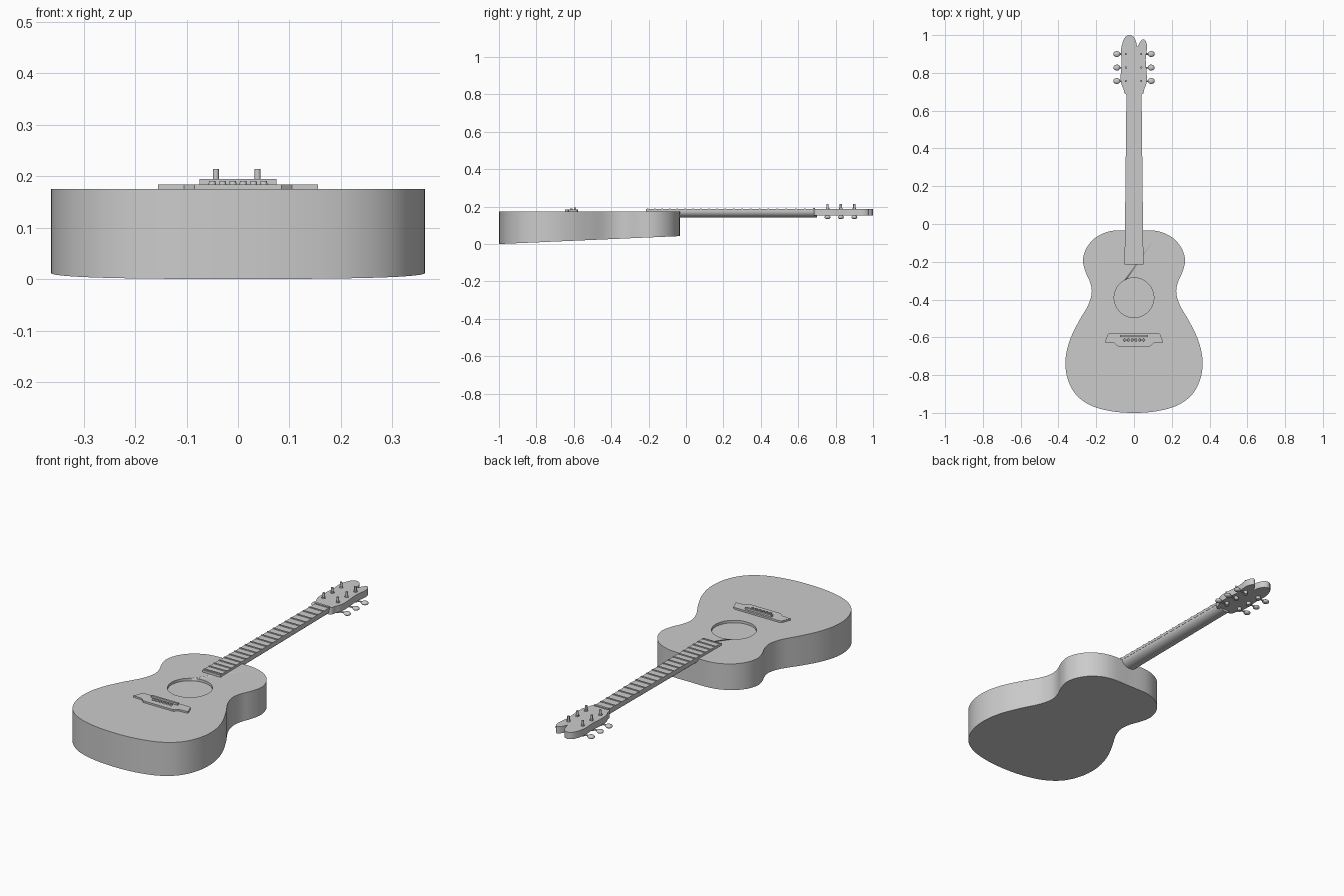
import bpy, bmesh, math
from mathutils import Vector, Matrix

if "Cube" in bpy.data.objects:
    bpy.data.objects.remove(bpy.data.objects["Cube"])

mat = bpy.data.materials.new("plain grey")
mat.diffuse_color = (0.6, 0.6, 0.6, 1)
mat.use_nodes = True
mat.node_tree.nodes["Principled BSDF"].inputs["Base Color"].default_value = mat.diffuse_color


def finish(name, bm, angle=35):
    bmesh.ops.recalc_face_normals(bm, faces=bm.faces)
    me = bpy.data.meshes.new(name)
    bm.to_mesh(me)
    bm.free()
    me.materials.append(mat)
    ob = bpy.data.objects.new(name, me)
    bpy.context.collection.objects.link(ob)
    bpy.ops.object.select_all(action='DESELECT')
    ob.select_set(True)
    bpy.context.view_layer.objects.active = ob
    bpy.ops.object.shade_smooth_by_angle(angle=math.radians(angle))
    return ob


def spline(pts, steps):
    """Closed Catmull-Rom curve through the points."""
    out, n = [], len(pts)
    for i in range(n):
        a, b, c, d = (Vector(pts[(i + k) % n]) for k in (-1, 0, 1, 2))
        for s in range(steps):
            t = s / steps
            out.append(0.5 * (2 * b + (c - a) * t + (2 * a - 5 * b + 4 * c - d) * t * t
                              + (3 * b - a - 3 * c + d) * t ** 3))
    return out


def slab(bm, outline, z0, z1):
    """Prism; z0 may be a function of y."""
    f = z0 if callable(z0) else (lambda y: z0)
    low = [bm.verts.new((p[0], p[1], f(p[1]))) for p in outline]
    top = [bm.verts.new((p[0], p[1], z1)) for p in outline]
    bm.faces.new(low[::-1])
    bm.faces.new(top)
    n = len(low)
    for i in range(n):
        j = (i + 1) % n
        bm.faces.new((low[i], low[j], top[j], top[i]))


def rod(bm, p, q, r, seg=12, r2=None):
    p, q = Vector(p), Vector(q)
    m = Matrix.Translation((p + q) / 2) @ (q - p).to_track_quat('Z', 'Y').to_matrix().to_4x4()
    bmesh.ops.create_cone(bm, cap_ends=True, segments=seg, radius1=r,
                          radius2=r if r2 is None else r2, depth=(q - p).length, matrix=m)


# body: mirrored outline, back sloping up towards the neck
half = [(0.12, -0.037), (0.2, -0.07), (0.25, -0.125), (0.27, -0.19), (0.258, -0.25),
        (0.232, -0.31), (0.224, -0.365), (0.243, -0.43), (0.292, -0.515), (0.338, -0.61),
        (0.362, -0.71), (0.354, -0.81), (0.31, -0.9), (0.23, -0.96), (0.12, -0.991)]
loop = [(0, -0.034)] + half + [(0, -1.0)] + [(-x, y) for x, y in reversed(half)]
bm = bmesh.new()
slab(bm, spline(loop, 6), lambda y: 0.042 * (y + 1) / 0.96, 0.175)
body = finish("body", bm)

# sound hole recess
bm = bmesh.new()
rod(bm, (0, -0.39, 0.162), (0, -0.39, 0.25), 0.105, 64)
cutter = finish("sound_hole_cutter", bm)
cutter.hide_render = True
mod = body.modifiers.new("sound hole", 'BOOLEAN')
mod.operation, mod.object, mod.solver = 'DIFFERENCE', cutter, 'EXACT'
bpy.context.view_layer.objects.active = body
bpy.ops.object.modifier_apply(modifier=mod.name)
bpy.data.objects.remove(cutter)


def width(y):
    """Half width of the neck, tapering to the nut."""
    return 0.05 - 0.01 * (y + 0.215) / 0.905


# fretboard
bm = bmesh.new()
slab(bm, [(-width(-0.215), -0.215), (width(-0.215), -0.215),
          (width(0.69), 0.69), (-width(0.69), 0.69)], 0.174, 0.187)
finish("fretboard", bm)

# neck: half-round section
bm = bmesh.new()
rings = []
for y in (-0.06, 0.70):
    w = width(y) - 0.001
    rings.append([bm.verts.new((w * math.cos(a), y, 0.175 - 0.034 * math.sin(a)))
                  for a in (math.pi * i / 16 for i in range(17))])
for i in range(17):
    j = (i + 1) % 17
    bm.faces.new((rings[0][i], rings[0][j], rings[1][j], rings[1][i]))
for r in rings:
    bm.faces.new(r)
finish("neck", bm)

# frets and nut
bm = bmesh.new()
y = 0.685
for i in range(21):
    w, h, d = width(y), 0.190, 0.004
    if i == 0:
        h, d = 0.192, 0.006
    slab(bm, [(-w, y - d), (w, y - d), (w, y + d), (-w, y + d)], 0.18, h)
    y -= 0.05 - 0.011 * i / 19
finish("frets", bm)

# headstock with two uneven horns
head = [(-0.04, 0.685), (0.04, 0.685), (0.055, 0.715), (0.067, 0.75), (0.067, 0.80),
        (0.062, 0.87), (0.069, 0.935), (0.062, 0.968), (0.046, 0.978), (0.03, 0.96),
        (0.018, 0.938), (0.011, 0.965), (-0.002, 0.99), (-0.025, 1.0), (-0.048, 0.987),
        (-0.062, 0.955), (-0.069, 0.915), (-0.066, 0.86), (-0.07, 0.80), (-0.069, 0.75),
        (-0.056, 0.715)]
bm = bmesh.new()
slab(bm, spline(head, 4), 0.152, 0.187)
finish("headstock", bm)

# tuning machines
posts, shafts, buttons = bmesh.new(), bmesh.new(), bmesh.new()
for s, px in ((-1, -0.043), (1, 0.038)):
    for py in (0.757, 0.828, 0.9):
        rod(posts, (px, py, 0.185), (px, py, 0.192), 0.009)
        rod(posts, (px, py, 0.19), (px, py, 0.214), 0.006)
        rod(shafts, (px, py, 0.136), (px, py, 0.154), 0.011)
        rod(shafts, (px, py, 0.143), (s * 0.085, py, 0.143), 0.004)
        bmesh.ops.create_uvsphere(buttons, u_segments=16, v_segments=10, radius=1,
                                  matrix=Matrix.Translation((s * 0.091, py, 0.143))
                                  @ Matrix.Diagonal((0.018, 0.016, 0.010, 1)))
finish("tuner_posts", posts)
finish("tuner_shafts", shafts)
finish("tuner_buttons", buttons, 60)

# bridge with wings
right = [(0.125, -0.577), (0.138, -0.582), (0.155, -0.627), (0.105, -0.63), (0.085, -0.648)]
bm = bmesh.new()
slab(bm, right + [(-x, y) for x, y in reversed(right)], 0.173, 0.184)
finish("bridge", bm)

# saddle and bridge pins
bm = bmesh.new()
slab(bm, [(-0.075, -0.598), (0.075, -0.598), (0.075, -0.588), (-0.075, -0.588)], 0.18, 0.194)
finish("saddle", bm)
bm = bmesh.new()
for i in range(6):
    x = -0.05 + 0.02 * i
    rod(bm, (x, -0.614, 0.18), (x, -0.614, 0.191), 0.008, 12, 0.006)
finish("bridge_pins", bm)
